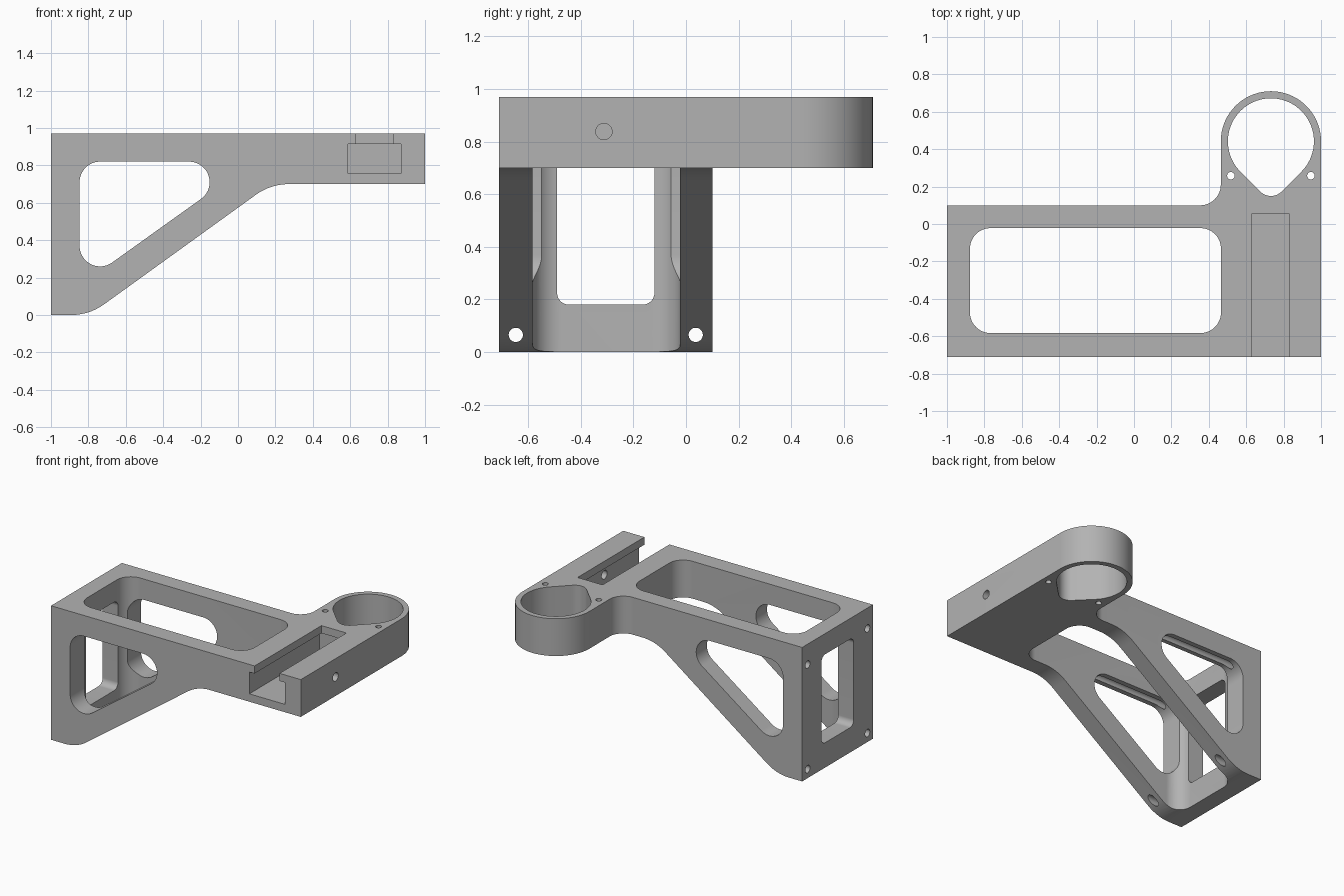
import bpy, bmesh, math
from mathutils import Vector

cube = bpy.data.objects.get("Cube")
if cube:
    bpy.data.objects.remove(cube, do_unlink=True)

grey = bpy.data.materials.new("plain grey")
grey.use_nodes = True
colour = (0.45, 0.45, 0.45, 1)
grey.diffuse_color = colour
grey.node_tree.nodes["Principled BSDF"].inputs["Base Color"].default_value = colour


def rounded(corners):
    """Outline from (a, b, radius) corners, each replaced by a tangent arc."""
    pts = []
    n = len(corners)
    for i, (a, b, r) in enumerate(corners):
        p = Vector((a, b))
        if r == 0:
            pts.append(p)
            continue
        u = (Vector(corners[i - 1][:2]) - p).normalized()
        v = (Vector(corners[(i + 1) % n][:2]) - p).normalized()
        half = math.acos(u.dot(v)) / 2
        centre = p + (u + v).normalized() * (r / math.sin(half))
        start = p + u * (r / math.tan(half)) - centre
        sweep = math.pi - 2 * half
        turn = 1 if u.y * v.x - u.x * v.y > 0 else -1
        steps = max(6, round(sweep / math.radians(5)))
        for k in range(steps + 1):
            t = turn * sweep * k / steps
            c, s = math.cos(t), math.sin(t)
            q = centre + Vector((start.x * c - start.y * s, start.x * s + start.y * c))
            if not pts or (q - pts[-1]).length > 1e-4:
                pts.append(q)
    if (pts[0] - pts[-1]).length < 1e-4:
        pts.pop()
    return pts


def box(a0, a1, b0, b1, r=0):
    return rounded([(a0, b0, r), (a1, b0, r), (a1, b1, r), (a0, b1, r)])


def circle(a, b, r):
    return box(a - r, a + r, b - r, b + r, r)


def prism(name, outline, axis, lo, hi):
    """Extrude an outline along x (outline yz), y (outline xz) or z (outline xy)."""
    place = {"x": lambda p, h: (h, p.x, p.y),
             "y": lambda p, h: (p.x, h, p.y),
             "z": lambda p, h: (p.x, p.y, h)}[axis]
    bm = bmesh.new()
    low = [bm.verts.new(place(p, lo)) for p in outline]
    high = [bm.verts.new(place(p, hi)) for p in outline]
    bm.faces.new(low)
    bm.faces.new(high)
    for i in range(len(low)):
        j = (i + 1) % len(low)
        bm.faces.new((low[i], low[j], high[j], high[i]))
    bmesh.ops.recalc_face_normals(bm, faces=bm.faces)
    mesh = bpy.data.meshes.new(name)
    bm.to_mesh(mesh)
    bm.free()
    mesh.materials.append(grey)
    obj = bpy.data.objects.new(name, mesh)
    bpy.context.collection.objects.link(obj)
    return obj


def combine(target, tool, operation):
    mod = target.modifiers.new(tool.name, "BOOLEAN")
    mod.operation = operation
    mod.solver = "EXACT"
    mod.object = tool
    bpy.context.view_layer.objects.active = target
    bpy.ops.object.modifier_apply(modifier=mod.name)
    bpy.data.objects.remove(tool, do_unlink=True)


FRONT, BACK, TOP = -0.71, 0.10, 0.97
RING_X, RING_Y, RING_R, BORE = 0.732, 0.442, 0.268, 0.23

# Body: plan outline with the ring arm, trimmed by the side outline
plan = rounded([(-1, FRONT, 0), (1, FRONT, 0),
                (1, RING_Y + RING_R, RING_R), (RING_X - RING_R, RING_Y + RING_R, RING_R),
                (RING_X - RING_R, BACK, 0.11), (-1, BACK, 0)])
side = rounded([(-1.2, 0, 0), (-0.795, 0, 0.3), (0.175, 0.70, 0.3),
                (1.2, 0.70, 0), (1.2, 1.2, 0), (-1.2, 1.2, 0)])
bracket = prism("bracket", plan, "z", -0.1, TOP)
combine(bracket, prism("side_outline", side, "y", -1, 1), "INTERSECT")

cutters = []

# Hollow between the side walls, and the back plate window
cutters.append(prism("hollow", box(-0.877, 0.465, -0.583, -0.022, 0.11), "z", -0.2, 1.2))
cutters.append(prism("plate_window", box(-0.49, -0.12, 0.18, 0.82, 0.045), "x", -1.2, -0.8))

# Triangular openings through both side walls
triangle = rounded([(-0.847, 0.156, 0.11), (0.081, 0.82, 0.11), (-0.847, 0.82, 0.11)])
cutters.append(prism("side_opening", triangle, "y", -1, 0.3))

# Teardrop bore of the ring
d = BORE * math.sqrt(2)
drop = rounded([(RING_X, RING_Y - d, 0.08), (RING_X + d, RING_Y, BORE),
                (RING_X, RING_Y + d, BORE), (RING_X - d, RING_Y, BORE)])
cutters.append(prism("ring_bore", drop, "z", 0.5, 1.2))

# Slot with overhanging lips, open at the front
cutters.append(prism("slot_lower", box(0.588, 0.872, 0.757, 0.915), "y", -0.9, 0.095))
cutters.append(prism("slot_upper", box(0.63, 0.83, 0.85, 1.1), "y", -0.9, 0.055))

# Screw holes
cutters.append(prism("slot_screw", circle(-0.312, 0.838, 0.031), "x", 0.8, 1.2))
for s in (-1, 1):
    cutters.append(prism("ring_screw", circle(RING_X + s * 0.214, 0.258, 0.02), "z", 0.5, 1.2))
    y = -0.305 + s * 0.342
    cutters.append(prism("lower_screw", circle(y, 0.065, 0.027), "x", -1.2, 0))
    cutters.append(prism("upper_screw", circle(y, 0.822, 0.027), "x", -1.2, -0.2))

for cutter in cutters:
    combine(bracket, cutter, "DIFFERENCE")

bpy.ops.object.select_all(action="DESELECT")
bracket.select_set(True)
bpy.context.view_layer.objects.active = bracket
bpy.ops.object.shade_smooth_by_angle(angle=math.radians(30))
